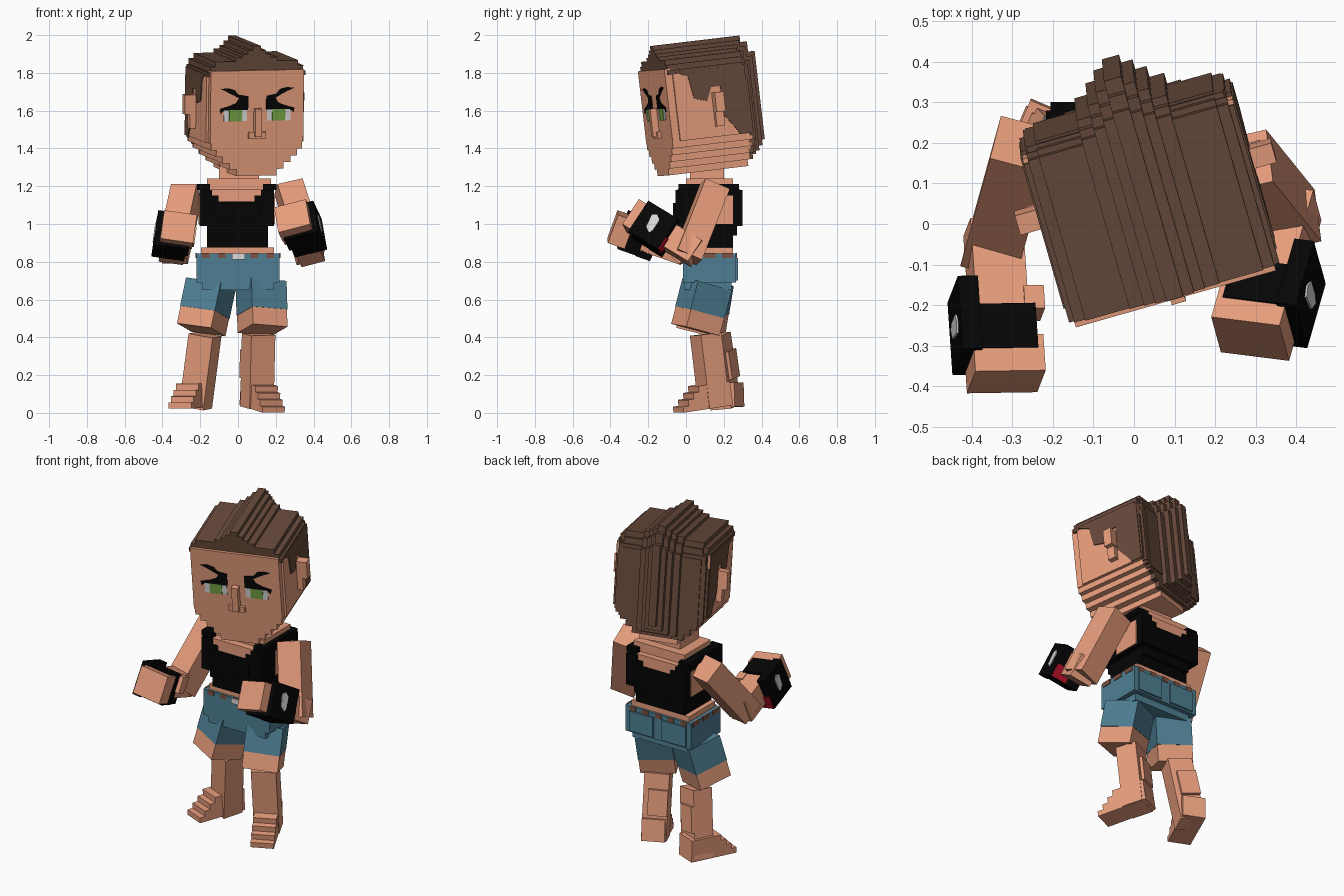
import bpy
import bmesh
from math import radians
from mathutils import Matrix, Vector

default_cube = bpy.data.objects.get("Cube")
if default_cube:
    bpy.data.objects.remove(default_cube, do_unlink=True)


def material(name, red, green, blue):
    mat = bpy.data.materials.new(name)
    mat.use_nodes = True
    mat.diffuse_color = (red, green, blue, 1)
    shader = mat.node_tree.nodes["Principled BSDF"]
    shader.inputs["Base Color"].default_value = (red, green, blue, 1)
    shader.inputs["Roughness"].default_value = 0.9
    return mat


skin = material("skin", .79, .335, .2)
hair = material("brown hair", .135, .067, .043)
black = material("black cloth", .0015, .0015, .0015)
denim = material("blue denim", .077, .213, .293)
white = material("off white", .7, .7, .7)
green = material("green iris", .18, .37, .06)
red = material("red wrist trim", .42, .005, .02)
belt_brown = material("brown belt", .2, .085, .055)

WORLD = Matrix.Identity(4)


def finish(bm, name, mat, frame):
    """Turn a bmesh into a named object of one colour."""
    bmesh.ops.recalc_face_normals(bm, faces=bm.faces)
    bm.transform(frame)
    mesh = bpy.data.meshes.new(name)
    bm.to_mesh(mesh)
    bm.free()
    mesh.materials.append(mat)
    obj = bpy.data.objects.new(name, mesh)
    bpy.context.scene.collection.objects.link(obj)
    return obj


def blocks(name, mat, frame, *bounds):
    """One object of axis-aligned boxes inside a frame."""
    bm = bmesh.new()
    for x0, x1, y0, y1, z0, z1 in bounds:
        size = Matrix.Diagonal((x1 - x0, y1 - y0, z1 - z0, 1))
        middle = Matrix.Translation(((x0 + x1) / 2, (y0 + y1) / 2, (z0 + z1) / 2))
        bmesh.ops.create_cube(bm, size=1, matrix=middle @ size)
    return finish(bm, name, mat, frame)


def plate(name, mat, frame, outline, thickness):
    """Extrude a closed outline of points along a thickness vector."""
    bm = bmesh.new()
    face = bm.faces.new([bm.verts.new(p) for p in outline])
    grown = bmesh.ops.extrude_face_region(bm, geom=[face])["geom"]
    verts = [g for g in grown if isinstance(g, bmesh.types.BMVert)]
    bmesh.ops.translate(bm, verts=verts, vec=thickness)
    return finish(bm, name, mat, frame)


def limb_frame(start, end, side):
    """Frame at start with z towards end and x close to the side vector."""
    start = Vector(start)
    z = (Vector(end) - start).normalized()
    x = Vector(side)
    x = (x - z * x.dot(z)).normalized()
    y = z.cross(x)
    return Matrix.Translation(start) @ Matrix((x, y, z)).transposed().to_4x4()


def turned(origin, yaw, pitch, roll=0):
    return (Matrix.Translation(origin) @ Matrix.Rotation(radians(yaw), 4, 'Z')
            @ Matrix.Rotation(radians(pitch), 4, 'X') @ Matrix.Rotation(radians(roll), 4, 'Y'))


# Head: a skin block narrowing in steps towards the chin
head = turned((.035, .07, 1.62), 16, 6.5, -1.2)
front, back = -.24, .2
jaw = [(.25, -.165), (.222, -.2), (.187, -.235), (.149, -.27), (.11, -.305)]
chin = [(-w, w, front, back, top - .035, top) for w, top in jaw]
blocks("head", skin, head, (-.256, .256, front, -.2, -.165, .222),
       (-.268, .268, -.2, .195, -.165, .2), *chin)

# Hair: back slab following the jaw, then nested boxes with a rounded rear crest
blocks("back_hair", hair, head, (-.252, .252, .19, .22, -.165, .2),
       *[(-w, w, .19, .22, top - .035, top) for w, top in jaw[:4]])
layers = [(.269, .213, .205, -.165), (.256, .243, .22, -.18), (.228, .27, .226, -.215),
          (.115, .289, .25, -.28), (.078, .306, .28, -.265), (.05, .327, .308, -.24),
          (.022, .35, .332, -.21)]
for w, top, rear, bottom in layers:
    step = rear * .2 - .03
    blocks("hair_layer", hair, head, (-w, w, -.225, rear - step * 2, .19, top),
           (-w, w, 0, rear - step, .15, top - .035), (-w, w, .19, rear, bottom, top - .09))

# Side hair, ears, eyes and brows, mirrored across the head
sideburn = [(-.19, .2), (-.12, .17), (-.1, .05), (-.03, .03), (0, .1), (.05, .1),
            (.05, -.05), (.11, -.13), (.13, -.165), (.195, -.165), (.195, .2)]
brow = [(.2, .125), (.165, .13), (.125, .12), (.105, .095), (.05, .085), (.05, .013),
        (.18, .013), (.2, -.005), (.205, .02), (.15, .035), (.115, .05), (.1, .075),
        (.135, .095), (.165, .11)]
for s, side in ((1, "left"), (-1, "right")):
    mirror = head @ Matrix.Diagonal((s, 1, 1, 1))
    plate(side + "_side_hair", hair, mirror, [(.267, v, w) for v, w in sideburn], (.006, 0, 0))
    blocks(side + "_ear", skin, mirror, (.26, .328, 0, .05, -.035, .07),
           (.26, .3, 0, .045, -.11, -.035))
    plate(side + "_brow", black, mirror, [(u, front + .001, w) for u, w in brow], (0, -.006, 0))
    blocks(side + "_eye_white", white, mirror, (.055, .183, front - .003, front, -.047, .014))
    blocks(side + "_iris", green, mirror, (.083, .154, front - .006, front, -.047, .014))
blocks("nose", skin, head, (-.018, .018, -.275, front, -.13, .02),
       (-.047, .047, -.257, front, -.14, -.105))

# Neck, chest, cropped top and waist
blocks("neck", skin, WORLD, (-.1, .11, .02, .2, 1.18, 1.32))
blocks("collar", skin, WORLD, (-.165, .175, .0, .25, 1.1, 1.24),
       (-.14, .13, -.045, .285, 1.1, 1.185))
blocks("cropped_top", black, WORLD, (-.205, .19, -.055, .3, .99, 1.12),
       (-.165, .16, -.03, .27, .94, .99), (-.165, .16, -.01, .25, .875, .94),
       (-.13, .12, -.07, .0, 1.03, 1.11))
for s in (1, -1):
    strap = Matrix.Translation((-.007, 0, 0)) @ Matrix.Diagonal((s, 1, 1, 1))
    blocks("strap", black, strap, (.13, .198, -.055, .3, 1.12, 1.18),
           (.14, .21, -.04, .28, 1.18, 1.212), (.095, .13, -.053, .297, 1.12, 1.15))
    blocks("armhole", skin, strap, (.19, .202, .08, .25, 1.0, 1.15))
blocks("waist", skin, WORLD, (-.195, .19, 0, .25, .82, .876))

# Shorts with a dashed belt and buckle
blocks("shorts", denim, WORLD, (-.22, .22, -.015, .265, .69, .845),
       (-.19, .19, -.01, .24, .65, .69))
blocks("back_pockets", denim, WORLD, (-.19, -.03, .26, .275, .7, .82),
       (.03, .19, .26, .275, .7, .82))
for i in range(5):
    x = -.17 + .085 * i
    for y in (-.015, .265):
        blocks("belt_patch", belt_brown, WORLD, (x - .02, x + .02, y - .004, y + .004, .82, .847))
for i in range(3):
    y = .03 + .095 * i
    for x in (-.22, .22):
        blocks("belt_patch", belt_brown, WORLD, (x - .004, x + .004, y - .03, y + .03, .82, .847))
blocks("buckle", white, WORLD, (-.032, .036, -.023, -.01, .812, .843))


# Legs: thigh, shin and a stepped foot
def leg(side, hip, knee, shin_top, ankle, yaw, pitch):
    across = Matrix.Rotation(radians(yaw), 3, 'Z') @ Vector((1, 0, 0))
    thigh = limb_frame(knee, hip, across)
    blocks(side + "_knee", skin, thigh, (-.1, .1, -.1, .1, 0, .1))
    blocks(side + "_shorts_leg", denim, thigh, (-.102, .102, -.102, .102, .095, .25))
    shin = limb_frame(ankle, shin_top, across)
    blocks(side + "_shin", skin, shin, (-.07, .07, -.06, .06, 0, .39),
           (-.07, .04, .04, .078, .15, .3))
    foot = turned(ankle, yaw, pitch)
    steps = [(-.065, .065, -.21 + .034 * i, .08, .032 * i, .032 * (i + 1)) for i in range(4)]
    blocks(side + "_foot", skin, foot, *steps)


leg("left", (.12, .13, .75), (.13, .05, .44), (.11, .1, .45), (.1, .15, .03), 25, 8)
leg("right", (-.13, .13, .75), (-.195, .08, .44), (-.17, .15, .45), (-.225, .21, .03), -23, 2)


# Arms: upper arm, forearm, glove and fist; s points outwards
def arm(side, s, shoulder, elbow, hand, tilt):
    upper = limb_frame(elbow, shoulder, (1, 0, -s * .3))
    reach = (Vector(shoulder) - Vector(elbow)).length
    blocks(side + "_upper_arm", skin, upper, (-.07, .07, -.07, .07, -.04, reach + .01))
    fore = limb_frame(elbow, hand, (1, 0, tilt)) @ Matrix.Diagonal((s, 1, 1, 1))
    blocks(side + "_forearm", skin, fore, (-.06, .07, -.065, .07, -.04, .2))
    blocks(side + "_glove", black, fore, (-.075, .085, -.095, .085, .19, .305),
           (.065, .115, -.1, .095, .12, .31), (-.06, .085, -.1, -.06, .12, .2))
    blocks(side + "_fist", skin, fore, (-.09, .085, -.08, .08, .27, .365))
    blocks(side + "_thumb", skin, fore, (-.1, -.05, -.02, .075, .14, .2))
    blocks(side + "_wrist_trim", red, fore, (.02, .112, -.098, -.02, .113, .121))
    badge = [(-.05, .21), (-.03, .24), (.04, .25), (.055, .225), (.035, .2), (-.03, .2)]
    plate(side + "_glove_badge", white, fore, [(.112, y, z) for y, z in badge], (.008, 0, 0))


arm("left", 1, (.27, .15, 1.19), (.375, .02, .86), (.295, -.26, 1.03), .18)
arm("right", -1, (-.275, .19, 1.16), (-.34, -.045, .865), (-.318, -.37, .98), -.14)
